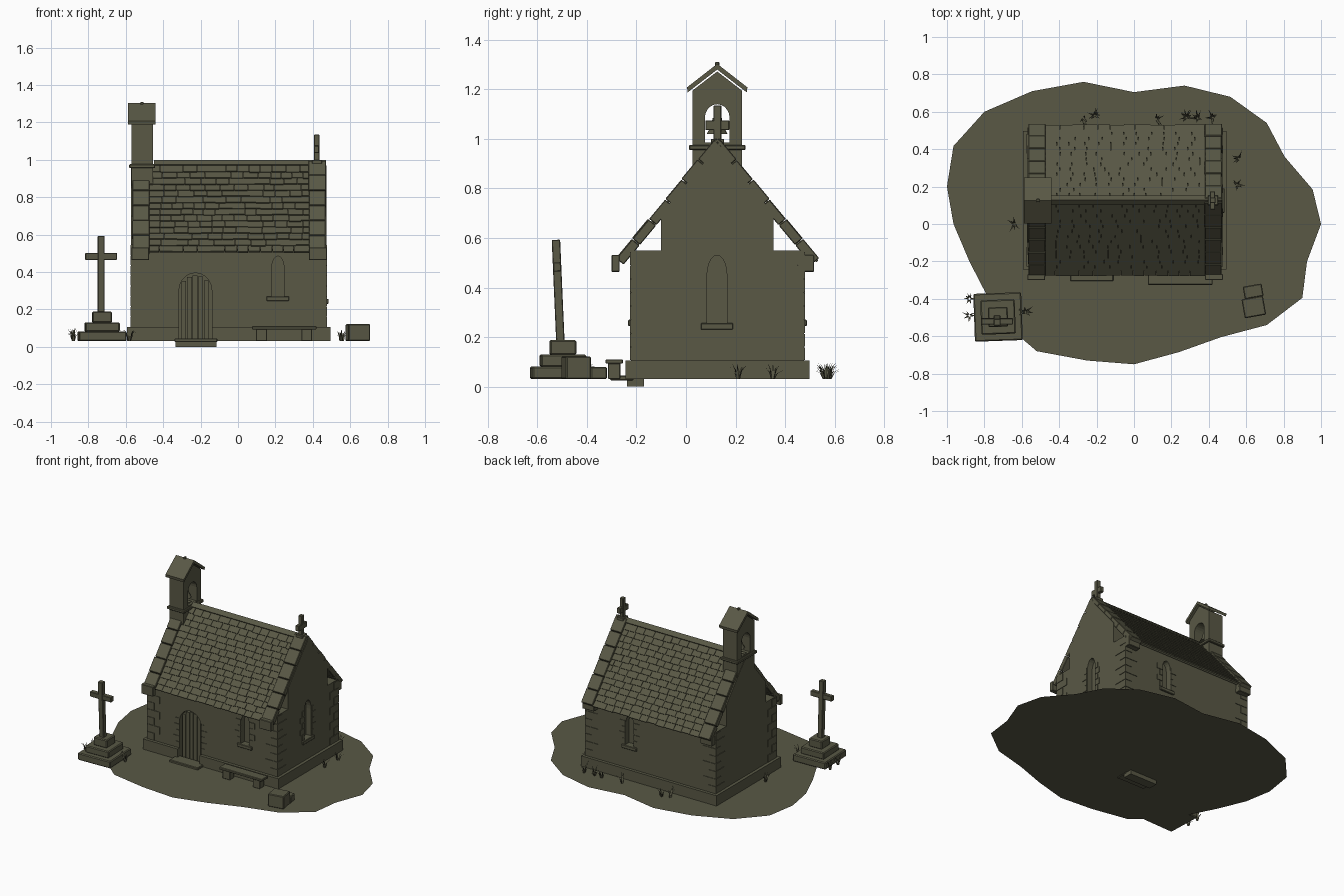
import bpy, bmesh, math, random
from mathutils import Matrix, Vector

if "Cube" in bpy.data.objects:
    bpy.data.objects.remove(bpy.data.objects["Cube"])

random.seed(4)
stone = bpy.data.materials.new("olive grey stone")
stone.diffuse_color = (0.1, 0.098, 0.06, 1)
stone.use_nodes = True
stone.node_tree.nodes["Principled BSDF"].inputs["Base Color"].default_value = stone.diffuse_color
G = 0.03                      # ground height
CY = 0.127                    # ridge line y
RZ = 0.985                    # ridge height
ANG = math.radians(50.2)      # roof pitch
C, S = math.cos(ANG), math.sin(ANG)


def finish(name, bm, bevel=0.0):
    bmesh.ops.recalc_face_normals(bm, faces=bm.faces)
    me = bpy.data.meshes.new(name)
    bm.to_mesh(me)
    bm.free()
    me.materials.append(stone)
    ob = bpy.data.objects.new(name, me)
    bpy.context.collection.objects.link(ob)
    if bevel:
        m = ob.modifiers.new("bevel", 'BEVEL')
        m.width, m.segments = bevel, 1
    return ob


def add_box(bm, x0, x1, y0, y1, z0, z1, mat=Matrix()):
    m = Matrix.Translation(((x0 + x1) / 2, (y0 + y1) / 2, (z0 + z1) / 2)) @ \
        Matrix.Diagonal((x1 - x0, y1 - y0, z1 - z0, 1))
    bmesh.ops.create_cube(bm, size=1, matrix=mat @ m)


def boxes(name, items, bevel=0.0, mat=Matrix()):
    bm = bmesh.new()
    for b in items:
        add_box(bm, *b, mat)
    return finish(name, bm, bevel)


def prism(name, pts, axis, a, b):
    """Extrude a (u, z) outline along x or y from a to b."""
    bm = bmesh.new()
    at = (lambda u, z, d: (d, u, z)) if axis == 'x' else (lambda u, z, d: (u, d, z))
    lo = [bm.verts.new(at(u, z, a)) for u, z in pts]
    hi = [bm.verts.new(at(u, z, b)) for u, z in pts]
    bm.faces.new(lo)
    bm.faces.new(hi[::-1])
    for i in range(len(pts)):
        j = (i + 1) % len(pts)
        bm.faces.new((lo[i], lo[j], hi[j], hi[i]))
    return finish(name, bm)


def arch(c, w, z0, zs, zt, n=10):
    top = [(c + w * math.cos(math.pi * i / n), zs + (zt - zs) * math.sin(math.pi * i / n)) for i in range(n + 1)]
    return [(c + w, z0)] + top + [(c - w, z0)]


def cut(ob, *cutters):
    for c in cutters:
        m = ob.modifiers.new("cut", 'BOOLEAN')
        m.operation, m.object, m.solver = 'DIFFERENCE', c, 'EXACT'
    dg = bpy.context.evaluated_depsgraph_get()
    me = bpy.data.meshes.new_from_object(ob.evaluated_get(dg))
    ob.modifiers.clear()
    ob.data = me
    for c in cutters:
        bpy.data.objects.remove(c)


def slope(s):
    """Frame with y down the slope and z outwards, on side s, from the ridge."""
    return Matrix(((1, 0, 0, 0), (0, s * C, s * S, CY), (0, -S, C, RZ), (0, 0, 0, 1)))


# ground sheet
out = [(-1, .2), (-.965, .417), (-.8, .6), (-.545, .71), (-.27, .76), (0, .705), (.27, .74), (.515, .68),
       (.71, .54), (.805, .36), (.955, .185), (1, 0), (.925, -.2), (.9, -.395), (.71, -.54), (.465, -.605),
       (.24, -.685), (0, -.75), (-.25, -.73), (-.52, -.68), (-.72, -.51), (-.88, -.2), (-.965, 0)]
bm = bmesh.new()
bm.faces.new([bm.verts.new((x, y, G)) for x, y in reversed(out)])
bmesh.ops.triangulate(bm, faces=bm.faces)
g = finish("ground", bm)
if g.data.polygons[0].normal.z < 0:
    g.data.flip_normals()

# walls with recessed windows and door
X0, X1, Y0, Y1, EAVE = -.572, .473, -.222, .476, .55
front = boxes("front_wall", [(X0, X1, Y0, Y0 + .08, G, EAVE)])
cut(front, prism("cut_door", arch(-.228, .088, G - .01, .3, .395), 'y', Y0 - .1, Y0 + .035),
    prism("cut_window", arch(.213, .033, .27, .42, .485), 'y', Y0 - .1, Y0 + .04))
back = boxes("back_wall", [(X0, X1, Y1 - .08, Y1, G, EAVE)])
cut(back, prism("cut_window", arch(.12, .033, .27, .42, .485), 'y', Y1 - .04, Y1 + .1))
gable = [(Y0 + .08, G), (Y1 - .08, G), (Y1 - .08, EAVE), (.353, EAVE), (.353, .70), (CY, .97), (-.1, .70), (-.1, EAVE), (Y0 + .08, EAVE)]
east = prism("east_gable", gable, 'x', X1 - .085, X1)
cut(east, prism("cut_window", arch(.125, .04, .255, .45, .53), 'x', X1 - .04, X1 + .1))
prism("west_gable", gable, 'x', X0, X0 + .085)

# plinth, broken at the door
P = .022
boxes("plinth", [(X0 - P, -.316, Y0 - P, Y0, G, .105), (-.14, X1 + P, Y0 - P, Y0, G, .105),
                 (X0 - P, X1 + P, Y1, Y1 + P, G, .105), (X0 - P, X0, Y0, Y1, G, .105),
                 (X1, X1 + P, Y0, Y1, G, .105)])

# quoins: alternating long and short corner stones
q = []
E = .004
for sx, x in ((1, X0), (-1, X1)):
    for sy, y in ((1, Y0), (-1, Y1)):
        for i in range(8):
            lx, ly = (.1, .055) if i % 2 else (.055, .1)
            xs, ys = sorted((x - sx * E, x + sx * lx)), sorted((y - sy * E, y + sy * ly))
            q.append((*xs, *ys, .107 + i * .055, .158 + i * .055))
boxes("quoins", q)

# jamb stones beside the openings
j = []
for c, w, z0, n, y in ((-.228, .09, .11, 5, Y0), (.213, .035, .275, 4, Y0), (.12, .035, .275, 4, Y1)):
    for i in range(n):
        l = .045 if i % 2 else .025
        for xa in ((c - w - l, c - w), (c + w, c + w + l)):
            j.append((*xa, y - E, y + E, z0 + i * .043, z0 + .04 + i * .043))
for i in range(5):
    l = .045 if i % 2 else .025
    for ya in ((.083 - l, .083), (.167, .167 + l)):
        j.append((X1 - E, X1 + E, *ya, .26 + i * .043, .3 + i * .043))
boxes("jamb_stones", j)

# window sills
boxes("window_sills", [(.153, .272, Y0 - .012, Y0 + .04, .245, .27), (.06, .18, Y1 - .04, Y1 + .012, .245, .27),
                       (X1 - .04, X1 + .012, .06, .19, .23, .256)], .003)

# plank door
for i in range(5):
    xa = -.228 - .075 + i * .03
    xm = abs(xa + .014 + .228)
    top = .3 + .08 * math.sqrt(max(0, 1 - (xm / .08) ** 2))
    boxes("door_plank", [(xa, xa + .026, Y0 + .015, Y0 + .036, G, top)])
boxes("door_step", [(-.34, -.11, -.306, Y0 + .01, G - .005, .045)], .004)
boxes("door_threshold", [(-.335, -.115, -.238, -.17, 0, G)])

# roof slates in overlapping courses
bm = bmesh.new()
N, L = 14, .615
for s in (1, -1):
    add_box(bm, -.49, .39, .015, L - .02, -.02, -.008, slope(s))
    for r in range(N):
        d, h = .018 + r * (L - .018) / N, (L - .018) / N
        x = -.475
        while x < .38:
            x2 = min(x + random.uniform(.055, .085), .382)
            if .382 - x2 < .03:
                x2 = .382
            m = slope(s) @ Matrix.Translation((0, d, -.004)) @ Matrix.Rotation(math.radians(8), 4, 'X')
            add_box(bm, x, x2 - .002, 0, h + random.uniform(.006, .012), -.006, .004, m)
            x = x2
finish("roof_slates", bm)

# gable copings, kneelers and ridge
bm = bmesh.new()
for s in (1, -1):
    for xa, xb in ((-.563, -.475), (.38, .468)):
        for i in range(6):
            e = random.uniform(0, .006)
            add_box(bm, xa - e / 2, xb + e / 2, i * .104, i * .104 + .101, -.024, .013 + e, slope(s))
finish("gable_copings", bm, .003)
boxes("kneelers", [(xa, xb, ya, yb, .463, .532) for xa, xb in ((-.57, -.475), (.38, .475))
                   for ya, yb in ((-.3, -.268), (.45, .517))], .003)
prism("ridge_cap", [(CY, 1.0), (CY + .025, .975), (CY + .02, .968), (CY, .988), (CY - .02, .968), (CY - .025, .975)],
      'x', -.45, .47)

# bellcote with arched opening, moulding, cap and bell
cote = prism("bellcote", [(.026, .84), (.226, .84), (.226, 1.195), (.126, 1.272), (.026, 1.195)], 'x', -.57, -.455)
cut(cote, prism("cut_bell", arch(.126, .05, .985, 1.085, 1.14), 'x', -.7, -.3))
boxes("bellcote_moulding", [(-.582, -.443, .012, .24, .955, .976)], .004)
prism("bellcote_cap", [(.126, 1.303), (.248, 1.208), (.245, 1.188), (.126, 1.28), (.007, 1.188), (.004, 1.208)],
      'x', -.587, -.44)
boxes("bellcote_finial", [(-.522, -.505, .117, .135, 1.29, 1.31)], .003)
bm = bmesh.new()
for r1, r2, z, h in ((.042, .026, 1.02, .03), (.026, .018, 1.05, .035), (.006, .006, 1.085, .05)):
    bmesh.ops.create_cone(bm, cap_ends=True, segments=12, radius1=r1, radius2=r2, depth=h,
                          matrix=Matrix.Translation((-.512, .126, z + h / 2)))
finish("bell", bm)

# gable cross
boxes("gable_cross", [(.395, .45, .1, .154, .965, 1.0), (.406, .435, .111, .143, .99, 1.135),
                      (.407, .434, .078, .175, 1.035, 1.075)], .003)

# churchyard cross on three steps, leaning slightly
place = Matrix.Translation((-.727, -.497, 0)) @ Matrix.Rotation(math.radians(2), 4, 'Z')
boxes("cross_steps", [(-.128, .128, -.128, .128, G, .082), (-.092, .092, -.092, .092, .08, .13),
                      (-.053, .053, -.053, .053, .128, .188)], .006, place)
lean = Matrix.Translation((-.732, -.507, .18)) @ Matrix.Rotation(math.radians(2.5), 4, 'X')
boxes("churchyard_cross", [(-.018, .018, -.017, .017, 0, .413), (-.085, .085, -.016, .016, .285, .322)], .003, lean)

# bench and loose blocks
boxes("bench", [(.075, .42, -.325, -.255, .093, .11), (.095, .155, -.315, -.265, G, .095),
                (.34, .395, -.315, -.265, G, .095)], .003)
turn = Matrix.Translation((.64, -.44, 0)) @ Matrix.Rotation(math.radians(10), 4, 'Z')
boxes("loose_blocks", [(-.058, .058, -.055, .048, G, .122), (-.04, .062, .045, .113, G, .08)], .005, turn)

# grass tufts
bm = bmesh.new()
for x, y in ((-.88, -.4), (-.88, -.49), (-.58, -.47), (-.64, 0), (-.27, .565), (-.21, .58), (.12, .56), (.28, .57),
             (.34, .565), (.42, .57), (.56, .35), (.55, .21)):
    for k in range(9):
        a = random.uniform(0, math.tau)
        r, h = random.uniform(.015, .045), random.uniform(.035, .07)
        d, side = Vector((math.cos(a), math.sin(a), 0)), Vector((-math.sin(a), math.cos(a), 0)) * .005
        p = Vector((x, y, G)) + d * .006
        mid = p + d * r * .35 + Vector((0, 0, h * .65))
        v = [bm.verts.new(c) for c in (p - side, p + side, mid + side * .7, mid - side * .7, p + d * r + Vector((0, 0, h)))]
        bm.faces.new(v[:4])
        bm.faces.new((v[3], v[2], v[4]))
finish("grass_tufts", bm)
